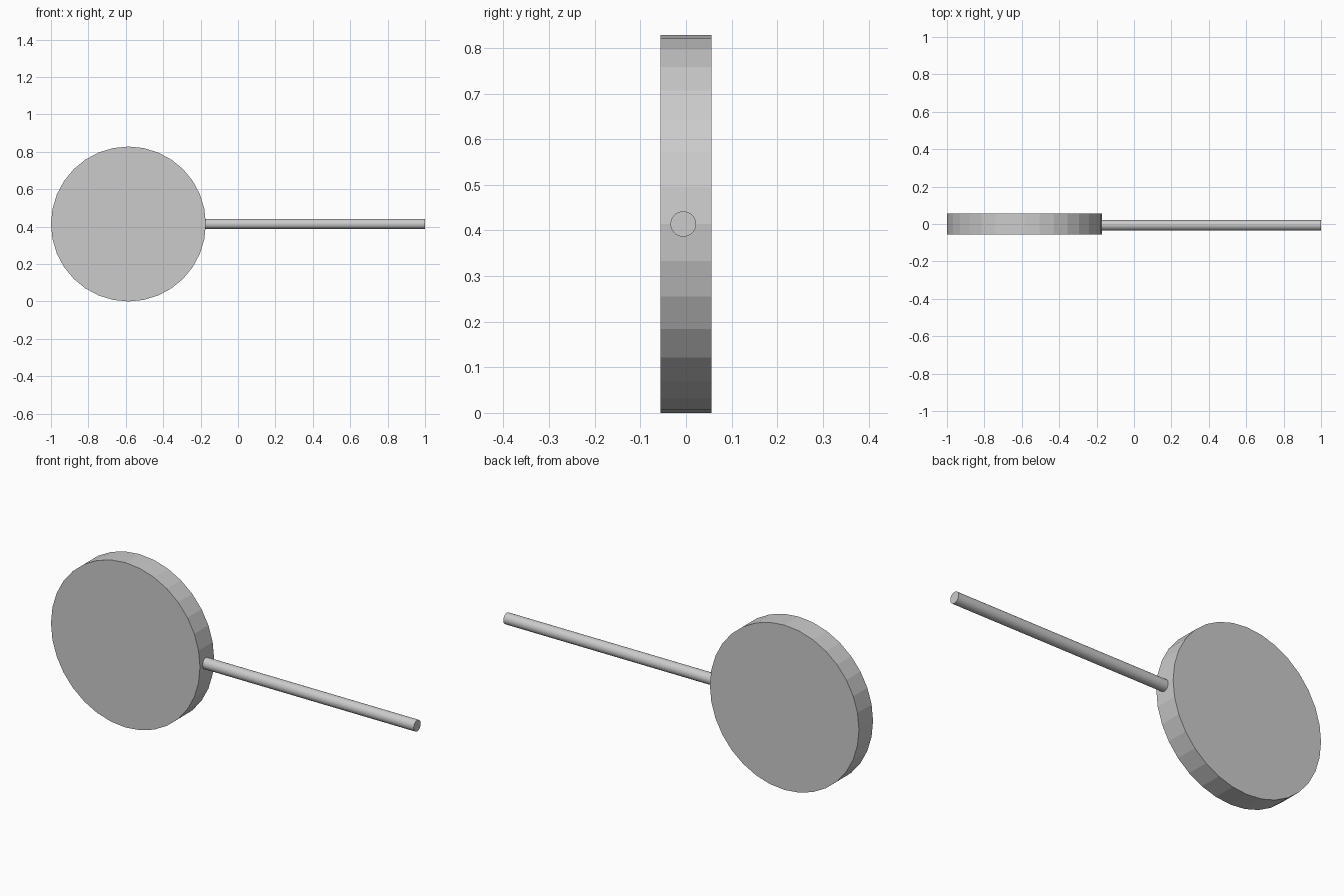
import bpy
from math import pi

if "Cube" in bpy.data.objects:
    bpy.data.objects.remove(bpy.data.objects["Cube"])

RADIUS = 0.414      # disc radius, also the height of its centre
DISC_X = -1 + RADIUS


def cylinder(name, radius, depth, location, rotation):
    bpy.ops.mesh.primitive_cylinder_add(
        vertices=32, radius=radius, depth=depth, location=location, rotation=rotation)
    obj = bpy.context.object
    obj.name = name
    return obj


# Flat round head, faces towards front and back
cylinder("disc_head", RADIUS, 0.112, (DISC_X, 0, RADIUS), (pi / 2, 0, 0))

# Thin stick running from the disc rim to the right, slightly forward of centre
start, end = -0.177, 1.0
cylinder("stick", 0.028, end - start, ((start + end) / 2, -0.006, RADIUS), (0, pi / 2, 0))
